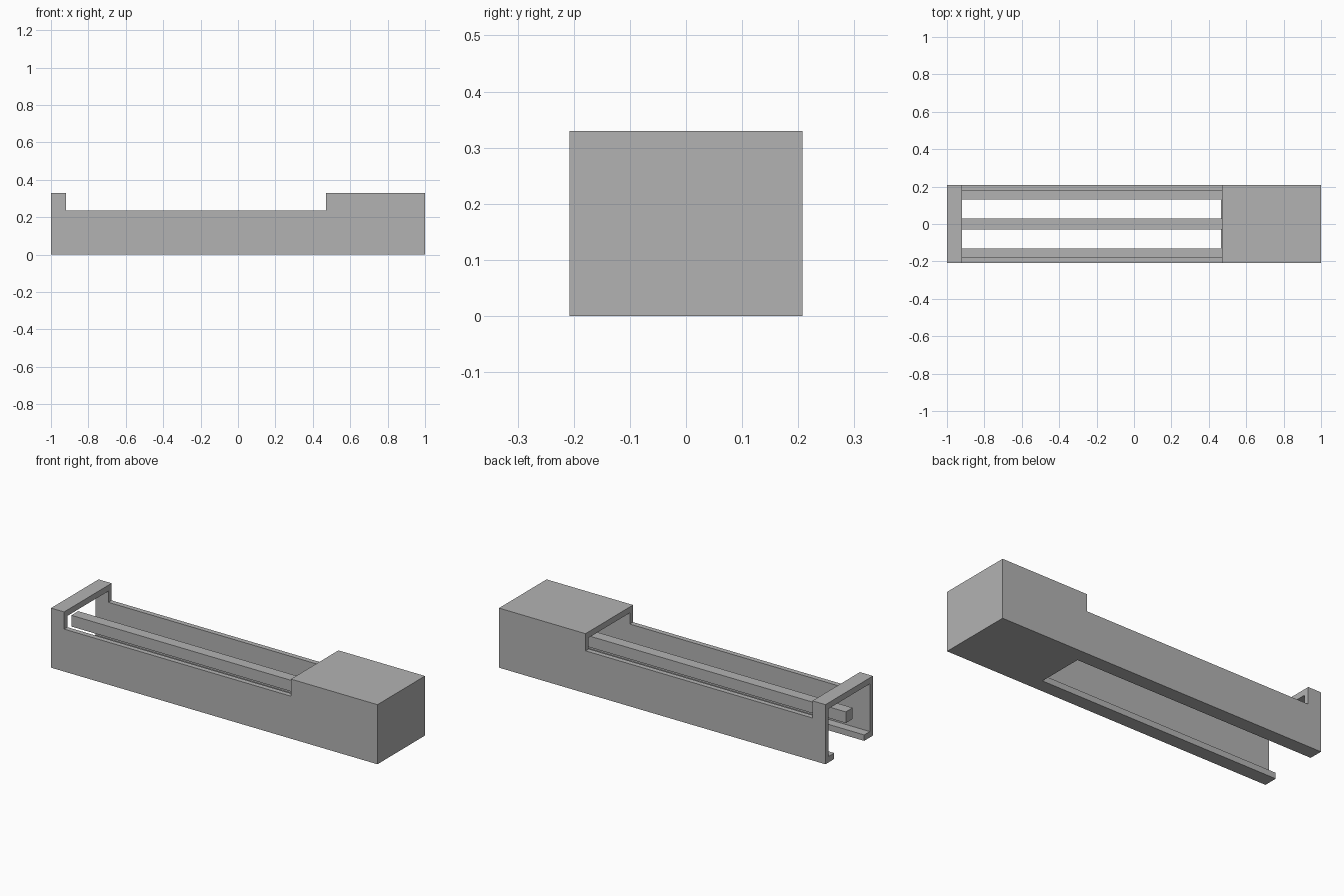
import bpy
import bmesh

if "Cube" in bpy.data.objects:
    bpy.data.objects.remove(bpy.data.objects["Cube"], do_unlink=True)

HALF_W = 0.208      # half width of the housing
WALL = 0.028        # side wall thickness
PLATE = 0.033       # roof and floor thickness
TOP = 0.33
RIM = 0.235         # height of the low side walls

gray = bpy.data.materials.new("plain gray")
gray.use_nodes = True
color = (0.45, 0.45, 0.45, 1.0)
gray.diffuse_color = color
gray.node_tree.nodes["Principled BSDF"].inputs["Base Color"].default_value = color


def extrude_profile(name, points, y0, y1):
    """Solid made from an x-z outline swept along y."""
    bm = bmesh.new()
    face = bm.faces.new([bm.verts.new((x, y0, z)) for x, z in points])
    swept = bmesh.ops.extrude_face_region(bm, geom=[face])
    verts = [v for v in swept["geom"] if isinstance(v, bmesh.types.BMVert)]
    bmesh.ops.translate(bm, verts=verts, vec=(0, y1 - y0, 0))
    bmesh.ops.recalc_face_normals(bm, faces=bm.faces)
    mesh = bpy.data.meshes.new(name)
    bm.to_mesh(mesh)
    bm.free()
    mesh.materials.append(gray)
    obj = bpy.data.objects.new(name, mesh)
    bpy.context.collection.objects.link(obj)
    return obj


def box(name, x, y, z):
    outline = [(x[0], z[0]), (x[1], z[0]), (x[1], z[1]), (x[0], z[1])]
    return extrude_profile(name, outline, *y)


def cut(target, cutter):
    """Subtract the cutter, bake the result and drop the cutter."""
    cutter.hide_render = True
    mod = target.modifiers.new("cut", "BOOLEAN")
    mod.operation = "DIFFERENCE"
    mod.solver = "EXACT"
    mod.object = cutter
    bpy.context.view_layer.objects.active = target
    bpy.ops.object.modifier_apply(modifier=mod.name)
    bpy.data.objects.remove(cutter, do_unlink=True)


# Housing: end hoop, low side walls and tall closed block
housing = extrude_profile("housing", [
    (-1, 0), (1, 0), (1, TOP), (0.47, TOP),
    (0.47, RIM), (-0.92, RIM), (-0.92, TOP), (-1, TOP),
], -HALF_W, HALF_W)

# Long hollow, open at the hoop end and running into the block
inner = HALF_W - WALL
cut(housing, box("hollow_cutter", (-1.1, 1 - PLATE), (-inner, inner),
                 (PLATE, TOP - PLATE)))

# Floor slot that leaves a lip along each side wall
cut(housing, box("slot_cutter", (-1.1, 0.465), (-0.131, 0.131), (-0.1, 0.1)))

# Square rail down the middle, held by the end wall of the block
box("center_rail", (-1, 0.98), (-0.03, 0.03), (0.16, 0.222))
